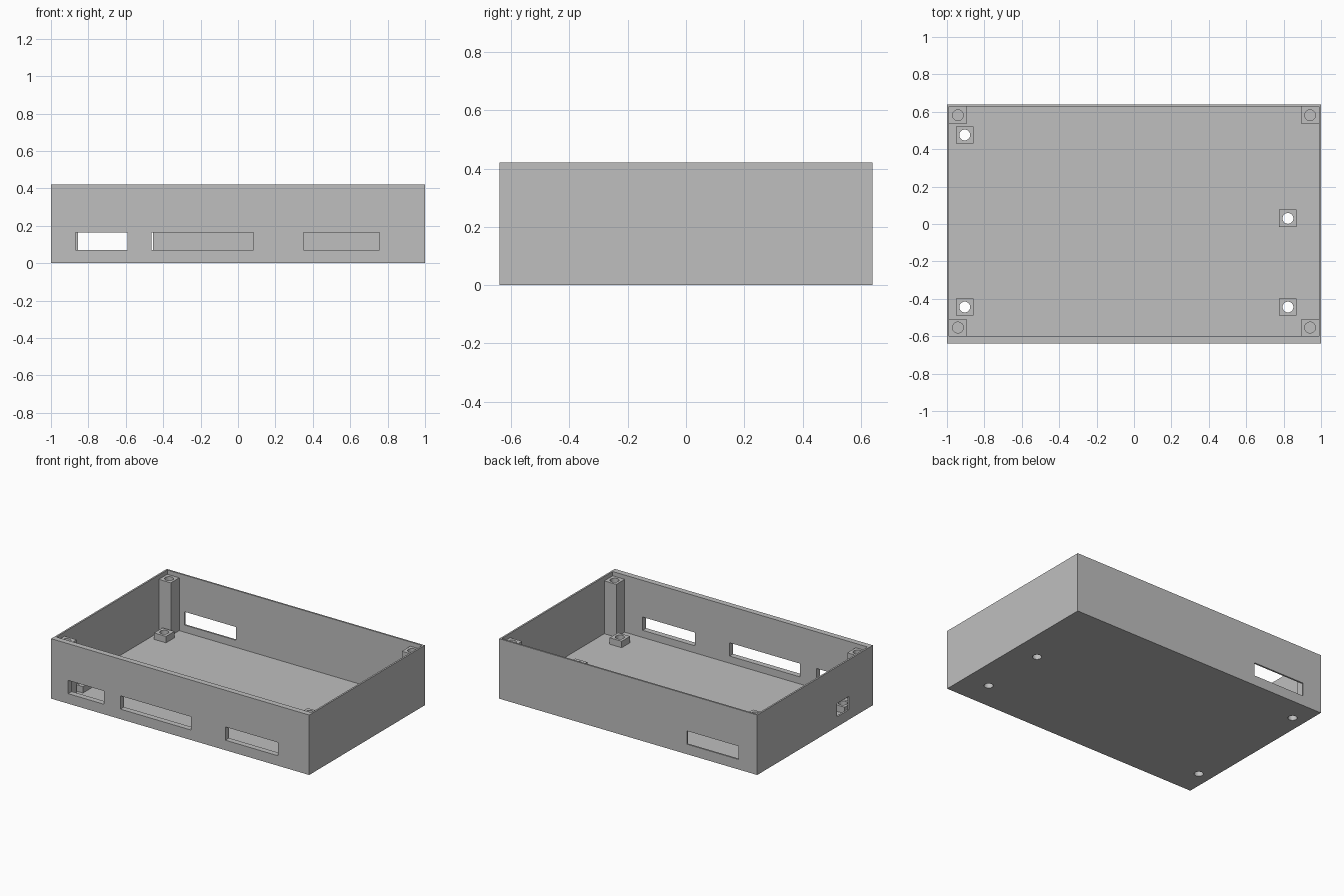
import bpy

cube = bpy.data.objects.get("Cube")
if cube:
    bpy.data.objects.remove(cube, do_unlink=True)

grey = bpy.data.materials.new("light_grey")
grey.use_nodes = True
GREY = (0.52, 0.52, 0.52, 1)
grey.diffuse_color = GREY
grey.node_tree.nodes["Principled BSDF"].inputs["Base Color"].default_value = GREY

# Overall box and cavity
X, Y, H = 1.0, 0.64, 0.42
IN_X, IN_BACK, IN_FRONT, FLOOR = 0.988, 0.628, -0.60, 0.02
POST, HOLE, SLOT_Z = 0.093, 0.029, (0.07, 0.163)


def box(name, xs, ys, zs):
    """Box spanning the given x, y and z ranges."""
    spans = (xs, ys, zs)
    bpy.ops.mesh.primitive_cube_add(size=1, location=[(a + b) / 2 for a, b in spans])
    ob = bpy.context.object
    ob.name = name
    ob.scale = [b - a for a, b in spans]
    bpy.ops.object.transform_apply(location=False, rotation=False, scale=True)
    ob.data.materials.append(grey)
    return ob


def drill(x, y, z0, z1):
    """Round cutter for a screw hole."""
    bpy.ops.mesh.primitive_cylinder_add(vertices=32, radius=HOLE, depth=z1 - z0,
                                        location=(x, y, (z0 + z1) / 2))
    ob = bpy.context.object
    ob.name = "hole_cutter"
    ob.data.materials.append(grey)
    return ob


def cut(target, cutters):
    """Subtract the cutters from the target, then discard them."""
    bpy.context.view_layer.objects.active = target
    for c in cutters:
        c.hide_render = True
        mod = target.modifiers.new("cut", 'BOOLEAN')
        mod.operation, mod.solver, mod.object = 'DIFFERENCE', 'EXACT', c
        bpy.ops.object.modifier_apply(modifier=mod.name)
    for c in cutters:
        bpy.data.objects.remove(c, do_unlink=True)


def around(c):
    return c - POST / 2, c + POST / 2


standoffs = [(-0.905, 0.476), (-0.905, -0.444), (0.823, 0.03), (0.823, -0.444)]

# Open tray with a thicker front wall
tray = box("tray", (-X, X), (-Y, Y), (0, H))
cutters = [box("cavity_cutter", (-IN_X, IN_X), (IN_FRONT, IN_BACK), (FLOOR, H + 0.1))]

# Connector slots: three in front, one behind, one in the -x side
for xs in ((-0.868, -0.591), (-0.463, 0.083), (0.35, 0.757)):
    cutters.append(box("front_slot_cutter", xs, (-Y - 0.1, IN_FRONT + 0.02), SLOT_Z))
cutters.append(box("back_slot_cutter", (-0.855, -0.455), (IN_BACK - 0.02, Y + 0.1), SLOT_Z))
cutters.append(box("side_slot_cutter", (-X - 0.1, -IN_X + 0.02), (-0.375, -0.243), SLOT_Z))
cutters += [drill(x, y, -0.05, 0.1) for x, y in standoffs]
cut(tray, cutters)

# Board standoffs with through holes
for i, (x, y) in enumerate(standoffs):
    ob = box(f"standoff_{i + 1}", around(x), around(y), (FLOOR, 0.065))
    cut(ob, [drill(x, y, -0.05, 0.1)])

# Corner lid posts with blind screw holes
for side, sx in (("right", -1), ("left", 1)):
    for end, y in (("front", IN_FRONT + POST / 2), ("back", IN_BACK - POST / 2)):
        x = sx * (IN_X - POST / 2)
        ob = box(f"{end}_{side}_post", around(x), around(y), (FLOOR, 0.39))
        cut(ob, [drill(x, y, 0.24, 0.45)])
